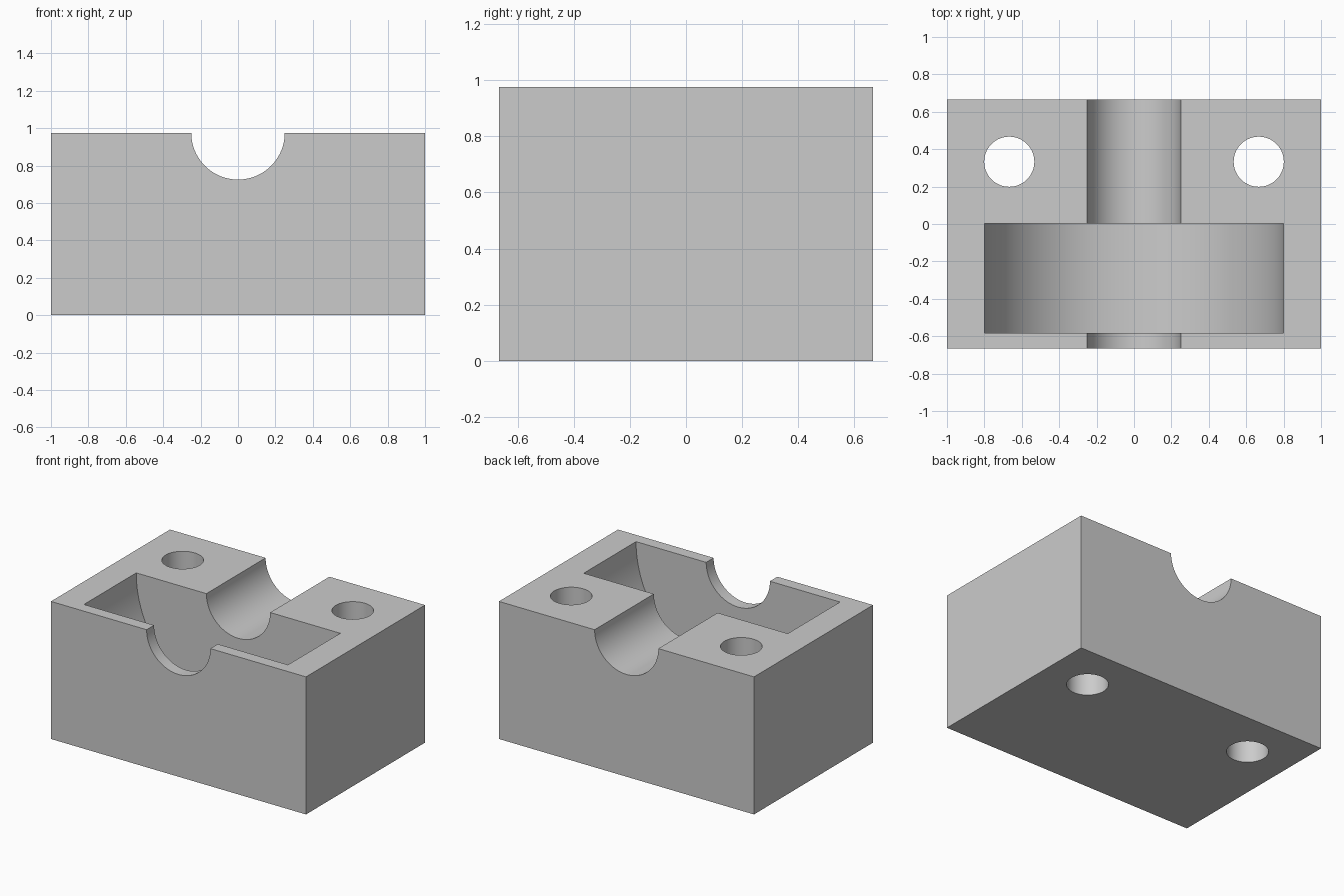
import bpy
import bmesh
from math import cos, sin, pi, radians
from mathutils import Vector

if "Cube" in bpy.data.objects:
    bpy.data.objects.remove(bpy.data.objects["Cube"], do_unlink=True)

WIDTH, DEPTH, HEIGHT = 2.0, 1.333, 0.975
SEGMENTS = 64

grey = bpy.data.materials.new("plain_grey")
grey.use_nodes = True
colour = (0.6, 0.6, 0.6, 1.0)
grey.diffuse_color = colour
grey.node_tree.nodes["Principled BSDF"].inputs["Base Color"].default_value = colour


def prism(name, outline, offset):
    """Extrude a closed outline of points along an offset."""
    bm = bmesh.new()
    face = bm.faces.new([bm.verts.new(p) for p in outline])
    extruded = bmesh.ops.extrude_face_region(bm, geom=[face])["geom"]
    verts = [v for v in extruded if isinstance(v, bmesh.types.BMVert)]
    bmesh.ops.translate(bm, vec=Vector(offset), verts=verts)
    bmesh.ops.recalc_face_normals(bm, faces=bm.faces)
    mesh = bpy.data.meshes.new(name)
    bm.to_mesh(mesh)
    bm.free()
    mesh.materials.append(grey)
    obj = bpy.data.objects.new(name, mesh)
    bpy.context.collection.objects.link(obj)
    return obj


def trough(name, radius, y0, y1):
    """Half-round cutter along y, centred on the top face and open above."""
    arc = [pi + pi * i / SEGMENTS for i in range(SEGMENTS + 1)]
    outline = [(radius * cos(a), y0, HEIGHT + radius * sin(a)) for a in arc]
    outline += [(radius, y0, HEIGHT + 0.2), (-radius, y0, HEIGHT + 0.2)]
    return prism(name, outline, (0, y1 - y0, 0))


def bolt_hole(name, x, y, radius):
    """Round cutter through the full height."""
    angles = [2 * pi * i / SEGMENTS for i in range(SEGMENTS)]
    outline = [(x + radius * cos(a), y + radius * sin(a), -0.1) for a in angles]
    return prism(name, outline, (0, 0, HEIGHT + 0.2))


# Solid block
w, d = WIDTH / 2, DEPTH / 2
block = prism("bearing_block", [(-w, -d, 0), (w, -d, 0), (w, d, 0), (-w, d, 0)],
              (0, 0, HEIGHT))

# Shaft groove, wheel pocket and the two bolt holes
cutters = [
    trough("shaft_groove", 0.25, -1, 1),
    trough("wheel_pocket", 0.8, -0.583, 0.003),
    bolt_hole("left_bolt_hole", 0.667, 0.333, 0.134),
    bolt_hole("right_bolt_hole", -0.667, 0.333, 0.134),
]

bpy.ops.object.select_all(action="DESELECT")
block.select_set(True)
bpy.context.view_layer.objects.active = block
for cutter in cutters:
    cutter.hide_render = True
    cut = block.modifiers.new(cutter.name, "BOOLEAN")
    cut.operation = "DIFFERENCE"
    cut.solver = "EXACT"
    cut.object = cutter
    bpy.ops.object.modifier_apply(modifier=cut.name)
    bpy.data.objects.remove(cutter, do_unlink=True)

# Smooth the round cuts, keep the rims crisp
bpy.ops.object.shade_smooth_by_angle(angle=radians(30))
